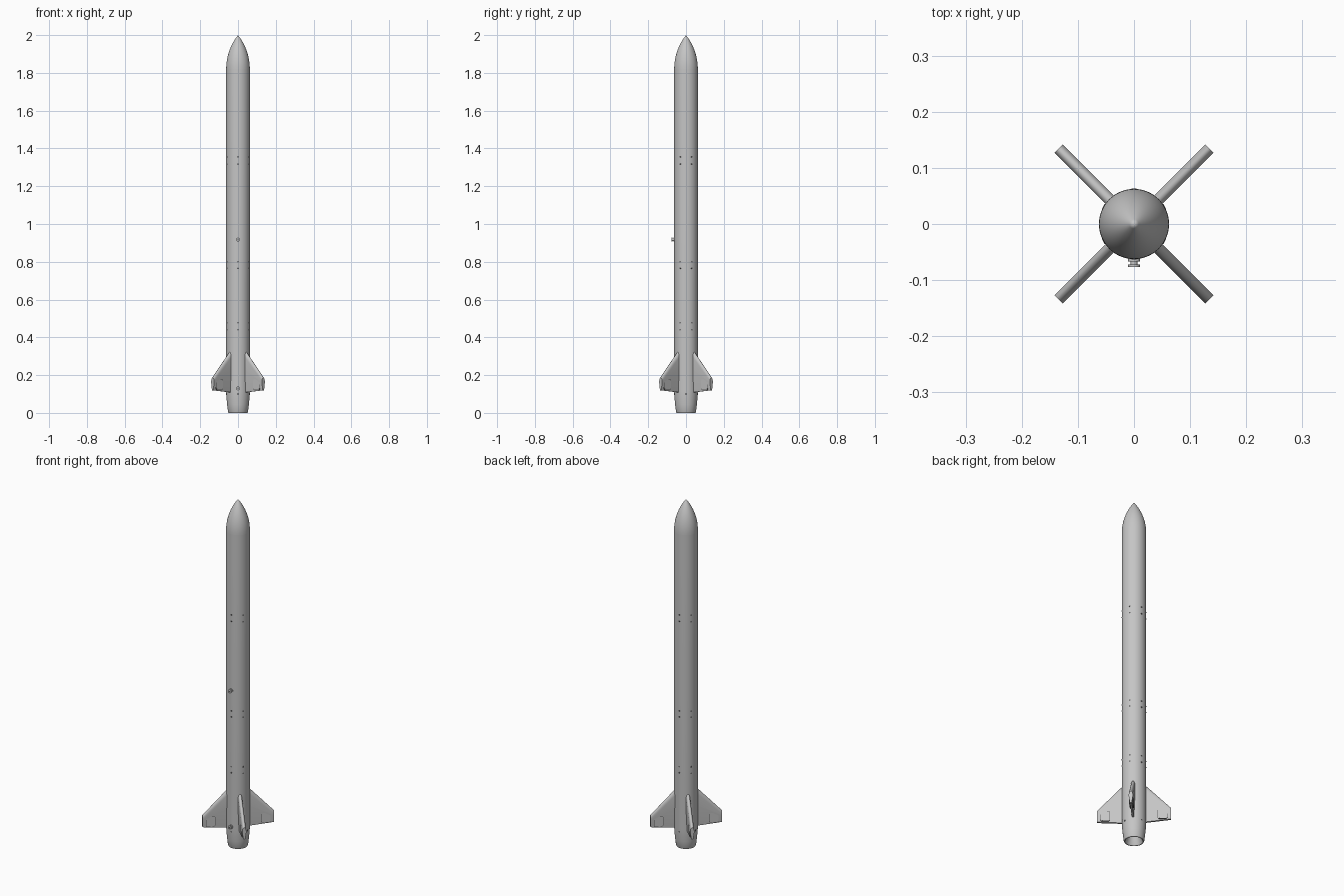
import bpy, bmesh, math
from mathutils import Matrix, Vector

cube = bpy.data.objects.get("Cube")
if cube:
    bpy.data.objects.remove(cube, do_unlink=True)


def material(name, value):
    m = bpy.data.materials.new(name)
    m.use_nodes = True
    colour = (value, value, value, 1)
    m.diffuse_color = colour
    m.node_tree.nodes["Principled BSDF"].inputs["Base Color"].default_value = colour
    return m


GREY = material("light grey", 0.56)
DARK = material("dark grey", 0.12)
R = 0.0625


def finish(name, bm, mat, angle=35):
    bmesh.ops.recalc_face_normals(bm, faces=bm.faces[:])
    me = bpy.data.meshes.new(name)
    bm.to_mesh(me)
    bm.free()
    me.materials.append(mat)
    ob = bpy.data.objects.new(name, me)
    bpy.context.scene.collection.objects.link(ob)
    bpy.ops.object.select_all(action='DESELECT')
    ob.select_set(True)
    bpy.context.view_layer.objects.active = ob
    bpy.ops.object.shade_smooth_by_angle(angle=math.radians(angle))
    return ob


def lathe(name, profile, mat, segments=64, matrix=None):
    """Spin an (r, z) profile about z."""
    bm = bmesh.new()
    verts = [bm.verts.new((r, 0, z)) for r, z in profile]
    edges = [bm.edges.new(p) for p in zip(verts, verts[1:])]
    bmesh.ops.spin(bm, geom=verts + edges, cent=(0, 0, 0), axis=(0, 0, 1),
                   angle=2 * math.pi, steps=segments)
    bmesh.ops.remove_doubles(bm, verts=bm.verts[:], dist=1e-5)
    if matrix:
        bm.transform(matrix)
    return finish(name, bm, mat)


def outward(angle, z, radius=R):
    """Frame whose z axis points out of the tube at this angle."""
    return (Matrix.Rotation(angle, 4, 'Z') @ Matrix.Translation((radius, 0, z))
            @ Matrix.Rotation(math.pi / 2, 4, 'Y'))


# Tube with boat tail and hollow nozzle
lathe("body_tube", [(0, 0.075), (0.022, 0.075), (0.043, 0.004), (0.046, 0),
                    (0.05, 0), (0.053, 0.006), (0.0575, 0.045), (0.061, 0.08),
                    (R, 0.115), (R, 1.82)], GREY)

# Tangent ogive nose
base, length = 1.82, 0.18
rho = (R * R + length * length) / (2 * R)
ogive = []
for i in range(17):
    h = length * i / 16
    ogive.append((max(0, math.sqrt(rho * rho - h * h) + R - rho), base + h))
ogive[-1] = (0, 2.0)
lathe("nose_cone", ogive, GREY)


# Fins with a rounded leading edge and tapered trailing edge
def fin_section(r, lead, trail, half=0.0105):
    chord = lead - trail
    nose = min(0.28 * chord, 0.03)
    side = [(half * math.sin(a * math.pi / 12), lead - nose * (1 - math.cos(a * math.pi / 12)))
            for a in range(1, 7)]
    side += [(half, lead - 0.45 * chord), (0.005, trail)]
    points = [(0, lead)] + side + [(-t, z) for t, z in reversed(side)]
    return [Vector((r, t, z)) for t, z in points]


def fin(name, angle):
    bm = bmesh.new()
    root = [bm.verts.new(p) for p in fin_section(0.05, 0.335, 0.108)]
    tip = [bm.verts.new(p) for p in fin_section(0.19, 0.187, 0.12)]
    n = len(root)
    for i in range(n):
        j = (i + 1) % n
        bm.faces.new((root[i], root[j], tip[j], tip[i]))
    bm.faces.new(root)
    bm.faces.new(tip)
    bm.transform(Matrix.Rotation(angle, 4, 'Z'))
    finish(name, bm, GREY)


def box(name, angle, centre, size, mat, bevel=0.0):
    bm = bmesh.new()
    bmesh.ops.create_cube(bm, size=1)
    bm.transform(Matrix.Translation(centre) @ Matrix.Diagonal((*size, 1)))
    if bevel:
        edges = [e for e in bm.edges if abs((e.verts[0].co - e.verts[1].co).y) > 1e-4]
        bmesh.ops.bevel(bm, geom=edges, offset=bevel, segments=3, affect='EDGES', profile=0.5)
    bm.transform(Matrix.Rotation(angle, 4, 'Z'))
    finish(name, bm, mat, 30)


for k, label in enumerate(("back_left", "back_right", "front_right", "front_left")):
    a = math.radians(45 + 90 * k)
    fin("fin_" + label, a)
    # Housing over the trailing half, with a dark seam around it
    box("fin_housing_" + label, a, (0.147, 0, 0.151), (0.046, 0.0205, 0.054), GREY, 0.007)
    box("fin_seam_" + label, a, (0.147, 0, 0.151), (0.051, 0.0192, 0.059), DARK, 0.009)


# Screw heads in paired rings, and single screws around the tail
def screw(name, angle, z, radius=R):
    lathe(name, [(0, 0.0006), (0.0045, 0.0006), (0.0045, -0.002)], DARK, 12,
          outward(angle, z, radius))


for z in (1.355, 1.317, 0.8, 0.765, 0.477, 0.44):
    for k in range(6):
        screw("screw", math.radians(30 + 60 * k), z)
for k in range(4):
    screw("tail_screw", math.radians(90 * k), 0.1, 0.0618)

# Spool-shaped launch rail buttons on the front
spool = [(0, -0.003), (0.0105, -0.003), (0.0105, 0.004), (0.006, 0.004),
         (0.006, 0.010), (0.0105, 0.010), (0.0105, 0.0145), (0.004, 0.0145),
         (0.004, 0.012), (0, 0.012)]
for name, z in (("upper_rail_button", 0.917), ("lower_rail_button", 0.13)):
    lathe(name, spool, GREY, 24, outward(-math.pi / 2, z))
    lathe(name + "_bolt", [(0, 0.013), (0.004, 0.013), (0.004, 0.011)], DARK, 12,
          outward(-math.pi / 2, z))
